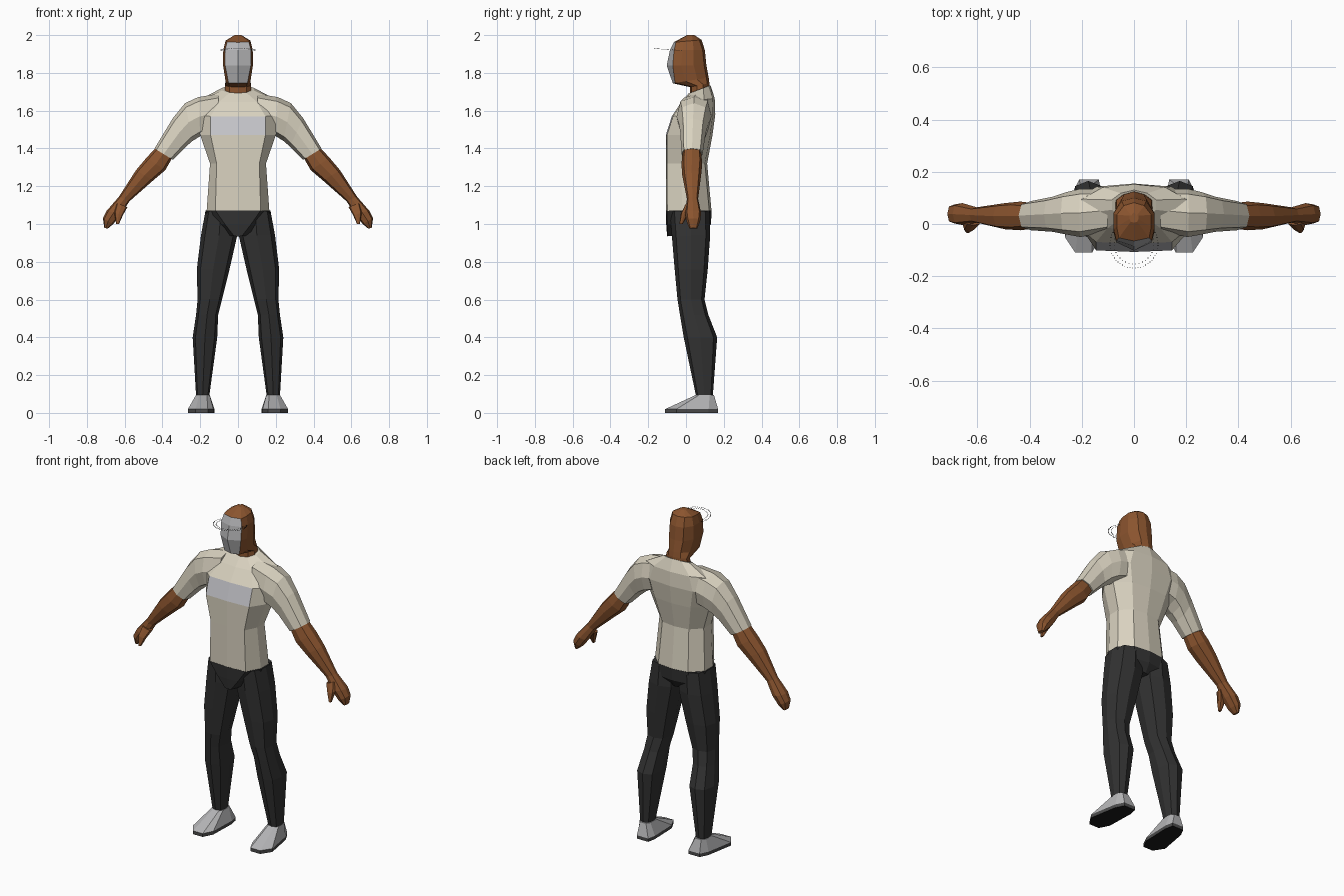
import bpy, bmesh, math
from mathutils import Vector


def material(name, r, g, b):
    m = bpy.data.materials.new(name)
    m.diffuse_color = (r, g, b, 1)
    return m


skin = material("brown skin", 0.26, 0.09, 0.028)
cloth = material("cream cloth", 0.70, 0.65, 0.53)
band = material("grey band", 0.55, 0.55, 0.58)
dark = material("charcoal cloth", 0.032, 0.032, 0.032)
grey = material("light grey", 0.46, 0.46, 0.47)
sole_mat = material("dark sole", 0.07, 0.07, 0.07)
black = material("black", 0.01, 0.01, 0.01)


def finish(name, bm, mats, rule=None, mirror=False):
    bmesh.ops.recalc_face_normals(bm, faces=bm.faces)
    bm.normal_update()
    if rule:
        for f in bm.faces:
            f.material_index = int(rule(f.calc_center_median(), f.normal))
    me = bpy.data.meshes.new(name)
    bm.to_mesh(me)
    bm.free()
    ob = bpy.data.objects.new(name, me)
    bpy.context.collection.objects.link(ob)
    for m in mats:
        me.materials.append(m)
    if mirror:
        ob.modifiers.new("mirror", 'MIRROR').use_mirror_merge = False
    return ob


def loft(name, rings, mats, rule=None, mirror=False):
    bm = bmesh.new()
    loops = [[bm.verts.new(p) for p in r] for r in rings]
    n = len(loops[0])
    for a, b in zip(loops, loops[1:]):
        for i in range(n):
            j = (i + 1) % n
            bm.faces.new((a[i], a[j], b[j], b[i]))
    bm.faces.new(loops[0])
    bm.faces.new(loops[-1])
    return finish(name, bm, mats, rule, mirror)


def body_ring(zf, zb, f, w, yf, yb, d):
    """Symmetric ten-sided section; d sets back the front corners."""
    L = yb - yf
    half = [(0, yf), (f, yf + d), (w, yf + L * 0.36), (w, yf + L * 0.68),
            (w * 0.6, yb - 0.012), (0, yb)]
    pts = half + [(-x, y) for x, y in half[4:0:-1]]
    return [(x, y, zf + (zb - zf) * (y - yf) / L) for x, y in pts]


def limb_ring(x1, z1, x2, z2, yf, yb):
    """Eight-sided section between an outer and an inner point."""
    a, b = Vector((x1, 0, z1)), Vector((x2, 0, z2))
    c, h = (a + b) / 2, (a - b) / 2
    out = []
    for i in range(8):
        t = math.tau * i / 8
        k = 1.1 if i % 2 else 1
        out.append(c + h * math.cos(t) * k
                   + Vector((0, (yf + yb) / 2 + (yb - yf) / 2 * math.sin(t) * k, 0)))
    return out


def limb(name, rows, mat):
    return loft(name, [limb_ring(*r) for r in rows], [mat], mirror=True)


# Shirt body with chest band
loft("shirt_body", [body_ring(*r) for r in [
    (1.07, 1.07, .12, .166, -.105, .135, .006),
    (1.32, 1.32, .113, .148, -.107, .112, .006),
    (1.47, 1.47, .145, .200, -.107, .140, .006),
    (1.57, 1.58, .145, .240, -.075, .155, .006),
    (1.645, 1.665, .10, .20, -.025, .152, .010),
    (1.69, 1.735, .045, .085, .012, .130, .012)]], [cloth, band],
    lambda c, n: 1.48 < c.z < 1.56 and n.y < -.5 and abs(c.x) < .1)

# Sleeves, running from inside the chest to above the elbow
limb("sleeve", [
    (.10, 1.69, .12, 1.49, -.03, .135),
    (.21, 1.672, .20, 1.465, -.05, .135),
    (.28, 1.64, .24, 1.44, -.04, .122),
    (.345, 1.56, .275, 1.41, -.03, .105),
    (.442, 1.40, .345, 1.34, -.024, .088)], cloth)

# Forearms and hands
limb("forearm_and_hand", [
    (.43, 1.41, .345, 1.355, -.018, .08),
    (.485, 1.35, .385, 1.285, -.024, .086),
    (.54, 1.285, .45, 1.23, -.02, .08),
    (.63, 1.145, .575, 1.12, .005, .064),
    (.695, 1.07, .62, 1.05, -.004, .08),
    (.715, 1.03, .66, 1.00, .002, .075),
    (.708, .98, .69, .975, .018, .06)], skin)
limb("thumb", [
    (.645, 1.11, .585, 1.09, -.005, .04),
    (.655, 1.06, .61, 1.045, -.028, .015),
    (.645, 1.0, .63, 1.0, -.035, -.018)], skin)

# Head and neck with grey face mask
loft("head", [body_ring(*r) for r in [
    (1.67, 1.71, .045, .072, .02, .125, .01),
    (1.725, 1.745, .045, .068, .02, .124, .01),
    (1.745, 1.775, .05, .066, -.07, .120, .012),
    (1.84, 1.84, .068, .079, -.102, .108, .032),
    (1.92, 1.92, .068, .078, -.085, .100, .022),
    (1.962, 1.975, .058, .066, -.065, .082, .012),
    (2.0, 2.0, .012, .018, .005, .045, .004)]], [skin, grey],
    lambda c, n: 1.75 < c.z < 1.965 and n.y < -.5 and c.y < -.05)

# Thin beaded eyewear arcs around the face
bm = bmesh.new()
for radius, count in ((.092, 40), (.076, 26)):
    for i in range(count):
        t = math.radians(-215 + 250 * i / (count - 1))
        x, y = radius * math.cos(t), -.077 + radius * math.sin(t)
        r = bmesh.ops.create_cube(bm, size=.003)
        bmesh.ops.translate(bm, verts=r["verts"], vec=(x, y, 1.917 - .07 * y))
finish("eyewear_beads", bm, [black])

# Trousers: hips, then legs
loft("hips", [body_ring(*r) for r in [
    (.935, .95, .02, .06, -.10, .10, .004),
    (1.0, 1.0, .07, .15, -.105, .132, .006),
    (1.072, 1.072, .12, .172, -.106, .136, .006)]], [dark])
limb("trouser_leg", [
    (.172, 1.07, .01, 1.07, -.085, .125),
    (.196, .94, .004, .94, -.075, .128),
    (.218, .76, .045, .76, -.06, .115),
    (.214, .60, .085, .60, -.045, .098),
    (.222, .52, .105, .52, -.032, .118),
    (.240, .40, .11, .40, -.012, .165),
    (.222, .09, .152, .09, .053, .142)], dark)

# Shoes and soles
outline = [(.16, -.11), (.225, -.11), (.265, -.05), (.235, .12),
           (.21, .17), (.135, .17), (.125, .12), (.13, -.05)]
ankle = [(.165, .052), (.205, .052), (.222, .07), (.222, .125),
         (.205, .148), (.165, .148), (.150, .125), (.150, .07)]
loft("sole", [[(x, y, z) for x, y in outline] for z in (0, .02)],
     [sole_mat, black], lambda c, n: n.z < -.5, mirror=True)
loft("shoe", [[(x, y, .02) for x, y in outline], [(x, y, .095) for x, y in ankle]],
     [grey], mirror=True)
